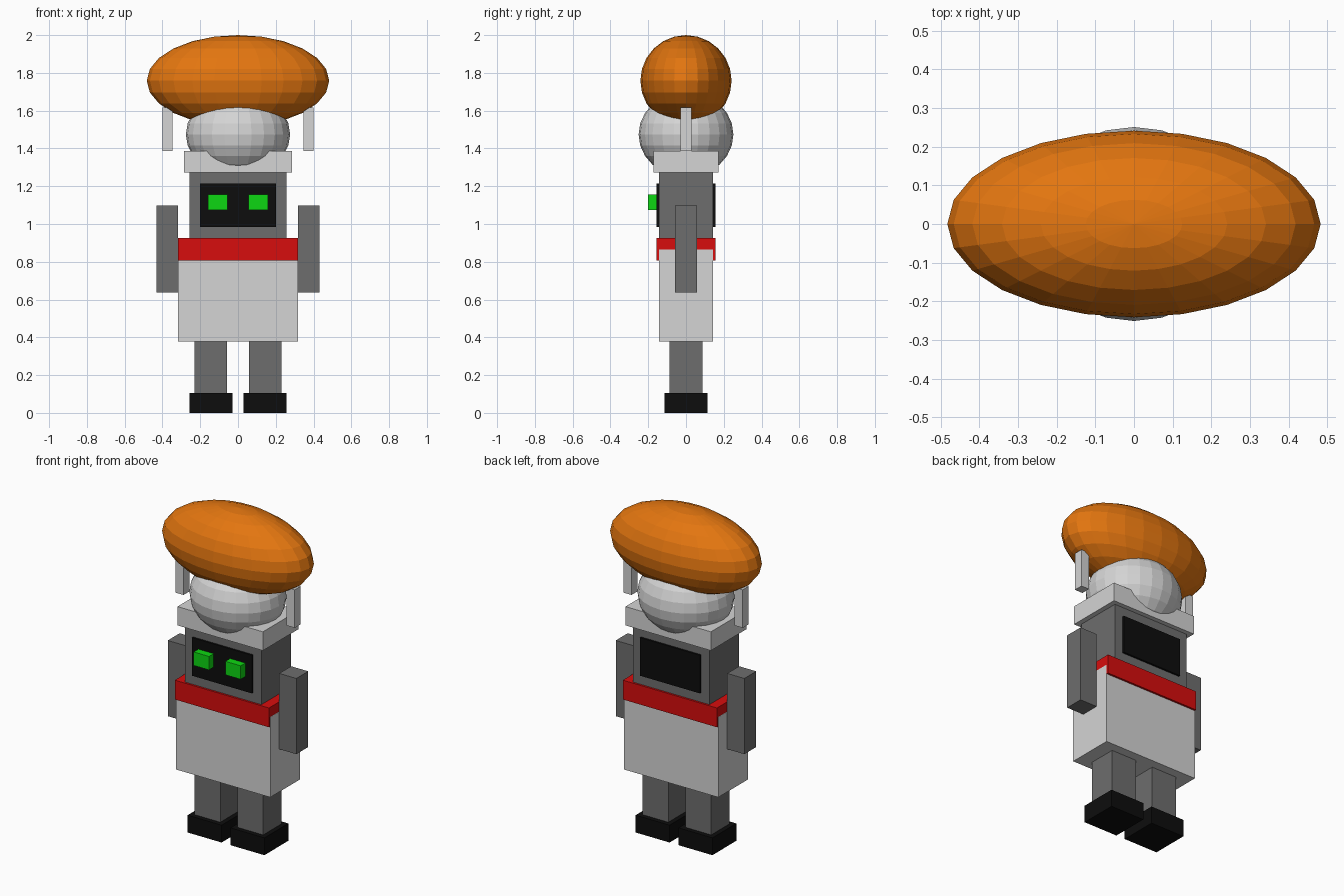
import bpy

cube = bpy.data.objects.get("Cube")
if cube:
    bpy.data.objects.remove(cube, do_unlink=True)


def material(name, r, g, b):
    mat = bpy.data.materials.new(name)
    mat.use_nodes = True
    mat.diffuse_color = (r, g, b, 1)
    mat.node_tree.nodes["Principled BSDF"].inputs["Base Color"].default_value = (r, g, b, 1)
    return mat


light_grey = material("light grey", 0.66, 0.66, 0.66)
dark_grey = material("dark grey", 0.155, 0.155, 0.155)
black = material("black", 0.004, 0.004, 0.004)
red = material("red", 0.68, 0.004, 0.004)
green = material("green", 0.004, 0.68, 0.006)
orange = material("orange", 0.77, 0.18, 0.005)


def finish(name, mat):
    obj = bpy.context.object
    obj.name = name
    obj.data.materials.append(mat)
    bpy.ops.object.transform_apply(location=False, rotation=False, scale=True)


def box(name, mat, x, y, z):
    """Box spanning the given (low, high) ranges."""
    spans = (x, y, z)
    bpy.ops.mesh.primitive_cube_add(size=1, location=[(a + b) / 2 for a, b in spans])
    bpy.context.object.scale = [b - a for a, b in spans]
    finish(name, mat)


def block(name, mat, half_x, half_y, z):
    """Box centred on the body axis."""
    box(name, mat, (-half_x, half_x), (-half_y, half_y), z)


def pair(name, mat, x, y, z):
    """Matching boxes on the left (+x) and right (-x)."""
    box("left_" + name, mat, x, y, z)
    box("right_" + name, mat, (-x[1], -x[0]), y, z)


def ball(name, mat, height, radii):
    bpy.ops.mesh.primitive_uv_sphere_add(segments=24, ring_count=12, radius=1,
                                         location=(0, 0, height))
    bpy.context.object.scale = radii
    finish(name, mat)


# Legs and feet
pair("foot", black, (0.03, 0.258), (-0.115, 0.115), (0, 0.105))
pair("leg", dark_grey, (0.058, 0.23), (-0.087, 0.087), (0.105, 0.378))

# Body, belt and arms
block("body", light_grey, 0.3171, 0.143, (0.378, 0.866))
block("belt", red, 0.3165, 0.155, (0.808, 0.925))
pair("arm", dark_grey, (0.317, 0.432), (-0.057, 0.057), (0.638, 1.098))

# Chest block with a dark panel showing on front and back
block("chest", dark_grey, 0.257, 0.143, (0.925, 1.272))
block("panel", black, 0.201, 0.155, (0.983, 1.214))
pair("eye", green, (0.055, 0.158), (-0.2, -0.14), (1.074, 1.156))

# Collar, round head, side bars and wide hat
block("collar", light_grey, 0.287, 0.171, (1.272, 1.386))
ball("head", light_grey, 1.474, (0.276, 0.251, 0.226))
pair("side_bar", light_grey, (0.347, 0.401), (-0.028, 0.028), (1.386, 1.617))
ball("hat", orange, 1.7585, (0.483, 0.2415, 0.2415))
